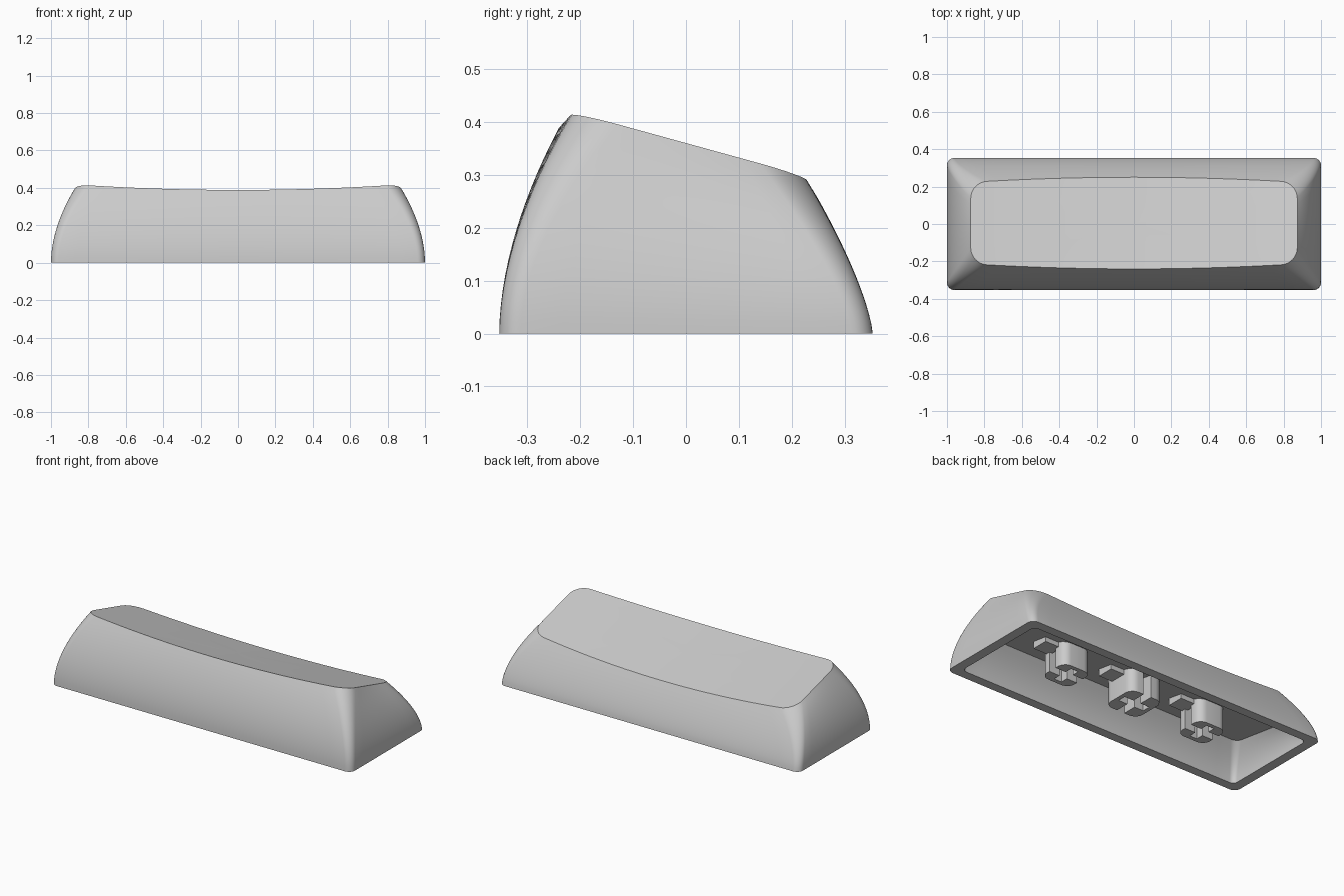
import bpy, bmesh, math

cube = bpy.data.objects.get("Cube")
if cube:
    bpy.data.objects.remove(cube)

grey = bpy.data.materials.new("light grey plastic")
grey.use_nodes = True
color = (0.6, 0.6, 0.6, 1)
grey.diffuse_color = color
grey.node_tree.nodes["Principled BSDF"].inputs["Base Color"].default_value = color


def finish(name, bm):
    bmesh.ops.recalc_face_normals(bm, faces=bm.faces)
    mesh = bpy.data.meshes.new(name)
    bm.to_mesh(mesh)
    bm.free()
    mesh.materials.append(grey)
    obj = bpy.data.objects.new(name, mesh)
    bpy.context.collection.objects.link(obj)
    bpy.ops.object.select_all(action='DESELECT')
    obj.select_set(True)
    bpy.context.view_layer.objects.active = obj
    bpy.ops.object.shade_smooth_by_angle(angle=math.radians(32))


def outline(hx, front, back, r, bow=0.0, corner=8, long=20, short=8):
    """Rounded rectangle, long edges bowed outward in the middle."""
    pts = []
    corners = [(hx, back, 0), (-hx, back, 1), (-hx, front, 2), (hx, front, 3)]
    arcs = []
    for x, y, q in corners:
        cx = x - math.copysign(r, x)
        cy = y - math.copysign(r, y)
        arcs.append([(cx + r * math.cos(a), cy + r * math.sin(a)) for a in
                     [(q + i / corner) * math.pi / 2 for i in range(corner + 1)]])
    for q, arc in enumerate(arcs):
        pts += arc
        a, b = arc[-1], arcs[(q + 1) % 4][0]
        n = short if q % 2 else long
        pts += [(a[0] + (b[0] - a[0]) * i / n, a[1] + (b[1] - a[1]) * i / n) for i in range(1, n)]
    return [(x, y + math.copysign(bow, y) * (1 - (x / hx) ** 2) * min(1, abs(y) / 0.15))
            for x, y in pts]


def top_height(x, y):
    return 0.358 - 0.275 * y - 0.035 * (1 - (x / 0.85) ** 2)


def ceiling_height(x, y):
    return 0.165 - 0.15 * y


def wall_rings(bm, low, high, height, steps):
    """Curved wall lofted from the base outline to an outline on a surface."""
    rings = []
    for k in range(steps + 1):
        t = k / steps
        ring = []
        for (x0, y0), (x1, y1) in zip(low, high):
            sx = t ** 1.9
            sy = t ** (1.6 - 0.22 * y0 / 0.35)
            ring.append(bm.verts.new((x0 + (x1 - x0) * sx, y0 + (y1 - y0) * sy,
                                      t * height(x1, y1))))
        rings.append(ring)
    return rings


def cap_rings(bm, edge, height):
    """Rings shrinking to the middle of a surface, closed by a fan."""
    rings = [edge]
    for s in (0.93, 0.8, 0.6, 0.4, 0.2):
        rings.append([bm.verts.new((v.co.x * s, v.co.y * s, height(v.co.x * s, v.co.y * s)))
                      for v in edge])
    skin(bm, rings)
    mid = bm.verts.new((0, 0, height(0, 0)))
    last = rings[-1]
    for i, v in enumerate(last):
        bm.faces.new((v, last[(i + 1) % len(last)], mid))


def skin(bm, rings):
    for a, b in zip(rings, rings[1:]):
        for i in range(len(a)):
            j = (i + 1) % len(a)
            bm.faces.new((a[i], a[j], b[j], b[i]))


# Hollow cap: curved outer walls, dished top, rim, inner walls and ceiling
bm = bmesh.new()
outer = wall_rings(bm, outline(1.0, -0.353, 0.353, 0.04),
                   outline(0.873, -0.213, 0.223, 0.085, 0.027), top_height, 14)
inner = wall_rings(bm, outline(0.942, -0.298, 0.298, 0.03),
                   outline(0.88, -0.2, 0.2, 0.04), ceiling_height, 8)
skin(bm, outer)
cap_rings(bm, outer[-1], top_height)
skin(bm, [outer[0], inner[0]])
skin(bm, inner)
cap_rings(bm, inner[-1], ceiling_height)
finish("cap_shell", bm)


def prism(bm, pts, z0, z1):
    low = [bm.verts.new((x, y, z0)) for x, y in pts]
    high = [bm.verts.new((x, y, z1)) for x, y in pts]
    skin(bm, [low, high])
    bm.faces.new(low)
    bm.faces.new(high)


# Stems: two notched halves around a cross slot, with a tab at the ceiling
def stem(name, cx, half, open_along_y):
    bm = bmesh.new()
    slot, r, notch = 0.025, 0.05, half - 0.025
    arc = [(half - r + r * math.cos(a), half - r + r * math.sin(a))
           for a in [i * math.pi / 12 for i in range(7)]]
    right = [(slot, notch), (slot, slot), (half, slot)] + arc
    profile = right + [(-u, v) for u, v in reversed(right)]
    for side in (1, -1):
        pts = [(u, side * v) for u, v in profile]
        if open_along_y:
            pts = [(v, u) for u, v in pts]
        prism(bm, [(cx + x, y) for x, y in pts], 0.012, 0.2)
    x0, x1 = cx + half * 0.8, cx + half + 0.09
    prism(bm, [(x0, -0.05), (x1, -0.05), (x1, 0.05), (x0, 0.05)], 0.13, 0.2)
    finish(name, bm)


stem("left_stem", 0.47, 0.095, False)
stem("middle_stem", 0, 0.11, True)
stem("right_stem", -0.47, 0.095, False)
